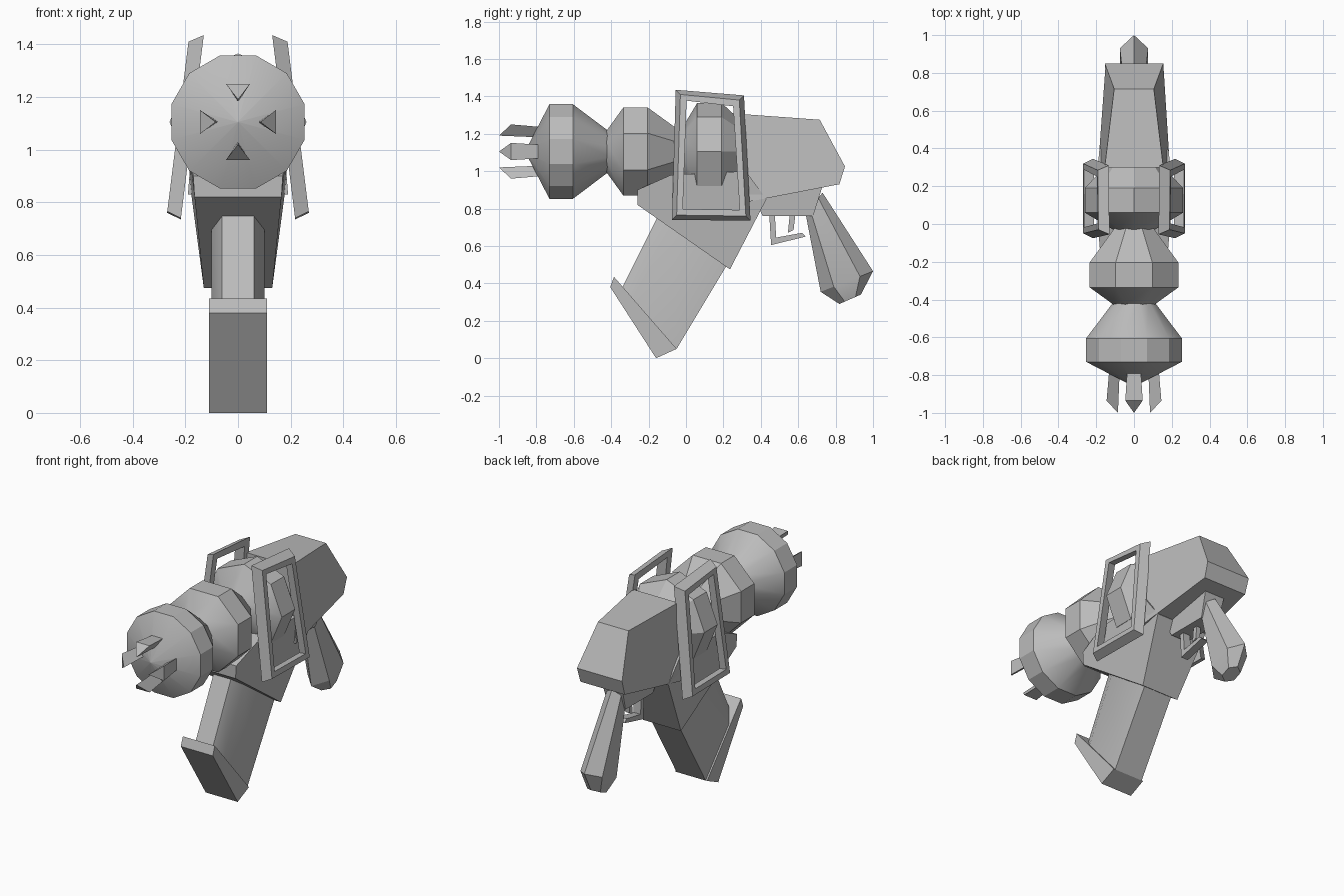
import bpy, bmesh, math
from mathutils import Vector

cube = bpy.data.objects.get("Cube")
if cube:
    bpy.data.objects.remove(cube, do_unlink=True)

grey = bpy.data.materials.new("plain_grey")
grey.use_nodes = True
colour = (0.5, 0.5, 0.5, 1)
grey.diffuse_color = colour
grey.node_tree.nodes["Principled BSDF"].inputs["Base Color"].default_value = colour

AXIS_Z = 1.105


def finish(name, bm):
    """Turn a bmesh into a named, shaded object."""
    bmesh.ops.remove_doubles(bm, verts=bm.verts, dist=0.0005)
    bmesh.ops.recalc_face_normals(bm, faces=bm.faces)
    mesh = bpy.data.meshes.new(name)
    bm.to_mesh(mesh)
    bm.free()
    mesh.materials.append(grey)
    ob = bpy.data.objects.new(name, mesh)
    bpy.context.collection.objects.link(ob)
    bpy.ops.object.select_all(action='DESELECT')
    ob.select_set(True)
    bpy.context.view_layer.objects.active = ob
    bpy.ops.object.shade_smooth_by_angle(angle=math.radians(28))
    return ob


def loft(name, rings, closed=False):
    """Skin equal-length rings; cap the ends, or join last to first."""
    bm = bmesh.new()
    loops = [[bm.verts.new(p) for p in ring] for ring in rings]
    n = len(loops[0])
    pairs = list(zip(loops, loops[1:]))
    if closed:
        pairs.append((loops[-1], loops[0]))
    for a, b in pairs:
        for i in range(n):
            j = (i + 1) % n
            bm.faces.new((a[i], a[j], b[j], b[i]))
    if not closed:
        bm.faces.new(loops[0])
        bm.faces.new(loops[-1])
    return finish(name, bm)


def slab(name, profile):
    """Side profile of (y, z, half width) points, mirrored across x."""
    return loft(name, [[(s * w, y, z) for y, z, w in profile] for s in (-1, 1)])


def bulb(name, profile, sides, turn):
    """Faceted body of revolution around the barrel axis from (y, radius)."""
    angles = [turn + math.tau * i / sides for i in range(sides)]
    return loft(name, [[(r * math.sin(a), y, AXIS_Z + r * math.cos(a)) for a in angles]
                       for y, r in profile])


# Barrel bulbs
bulb("front_bulb", [(-.86, .002), (-.73, .262), (-.605, .262), (-.41, .11)], 12, math.pi / 12)
bulb("middle_bulb", [(-.425, .12), (-.335, .255), (-.205, .255), (-.02, .11)], 8, math.pi / 8)
bulb("rear_bulb", [(-.03, .11), (.06, .26), (.19, .26), (.32, .14)], 8, 0)

# Four muzzle prongs with triangular section
for i, label in enumerate(("top", "left", "bottom", "right")):
    a = i * math.pi / 2
    out = Vector((math.sin(a), 0, math.cos(a)))
    side = Vector((math.cos(a), 0, -math.sin(a)))

    def spot(s, y, r):
        return out * r + side * s + Vector((0, y, AXIS_Z))

    loft(label + "_prong", [
        [spot(0, -1, .085), spot(-.046, -.935, .145), spot(.046, -.935, .145)],
        [spot(0, -.76, .075), spot(-.035, -.76, .13), spot(.035, -.76, .13)]])

# Tapered rear body and the small block beneath it
slab("rear_body", [(.3, 1.305, .155), (.715, 1.275, .105), (.85, 1.025, .155),
                   (.82, .93, .152), (.3, .83, .19)])
slab("under_block", [(.35, .88, .07), (.41, .76, .06), (.68, .76, .06), (.73, .92, .07)])

# Lower housing
slab("lower_housing", [(-.26, .9, .17), (-.26, .82, .165), (.235, .475, .13),
                       (.43, .85, .18), (.32, 1.0, .19), (-.08, .98, .185)])

# Sloping magazine with chamfered front, and its base plate
magazine = []
for front, back in (((-.15, .76), (.22, .5)), ((-.34, .38), (-.05, .05))):
    f, b = Vector(front), Vector(back)
    m = f.lerp(b, .2)
    magazine.append([(-.06, *f), (.06, *f), (.1, *m), (.1, *b), (-.1, *b), (-.1, *m)])
loft("magazine", magazine)
slab("magazine_base", [(-.405, .38, .11), (-.16, 0, .11), (-.05, .05, .11), (-.385, .435, .11)])

# Six-sided rear grip, flaring downwards
grip = []
for front, back, w in (((.64, .77), (.73, .885), .05),
                       ((.72, .355), (1.0, .465), .075),
                       ((.82, .29), (.935, .34), .045)):
    f, b = Vector(front), Vector(back)
    p, q = f.lerp(b, .25), f.lerp(b, .75)
    grip.append([(0, *f), (w, *p), (w, *q), (0, *b), (-w, *q), (-w, *p)])
loft("rear_grip", grip)

# Trigger guard and trigger
slab("trigger_guard", [(.445, .77, .025), (.455, .605, .025), (.64, .65, .025), (.62, .67, .025),
                       (.482, .645, .025), (.475, .77, .025)])
slab("trigger", [(.555, .77, .015), (.545, .67, .015), (.575, .685, .015), (.585, .77, .015)])

# Leaning mitred side frames
corners = [(-.055, 1.435, 1, -1), (.31, 1.405, -1, -1), (.345, .735, -1, 1), (-.075, .74, 1, 1)]


def frame_ring(side, inset, offset):
    ring = []
    for y, z, dy, dz in corners:
        z += dz * inset
        x = .13 + (1.435 - z) * .125 + offset
        ring.append((side * x, y + dy * inset, z))
    return ring


for side, label in ((1, "left"), (-1, "right")):
    loft(label + "_side_frame", [frame_ring(side, 0, 0), frame_ring(side, .025, .055),
                                 frame_ring(side, .058, .055), frame_ring(side, .045, 0)],
         closed=True)
